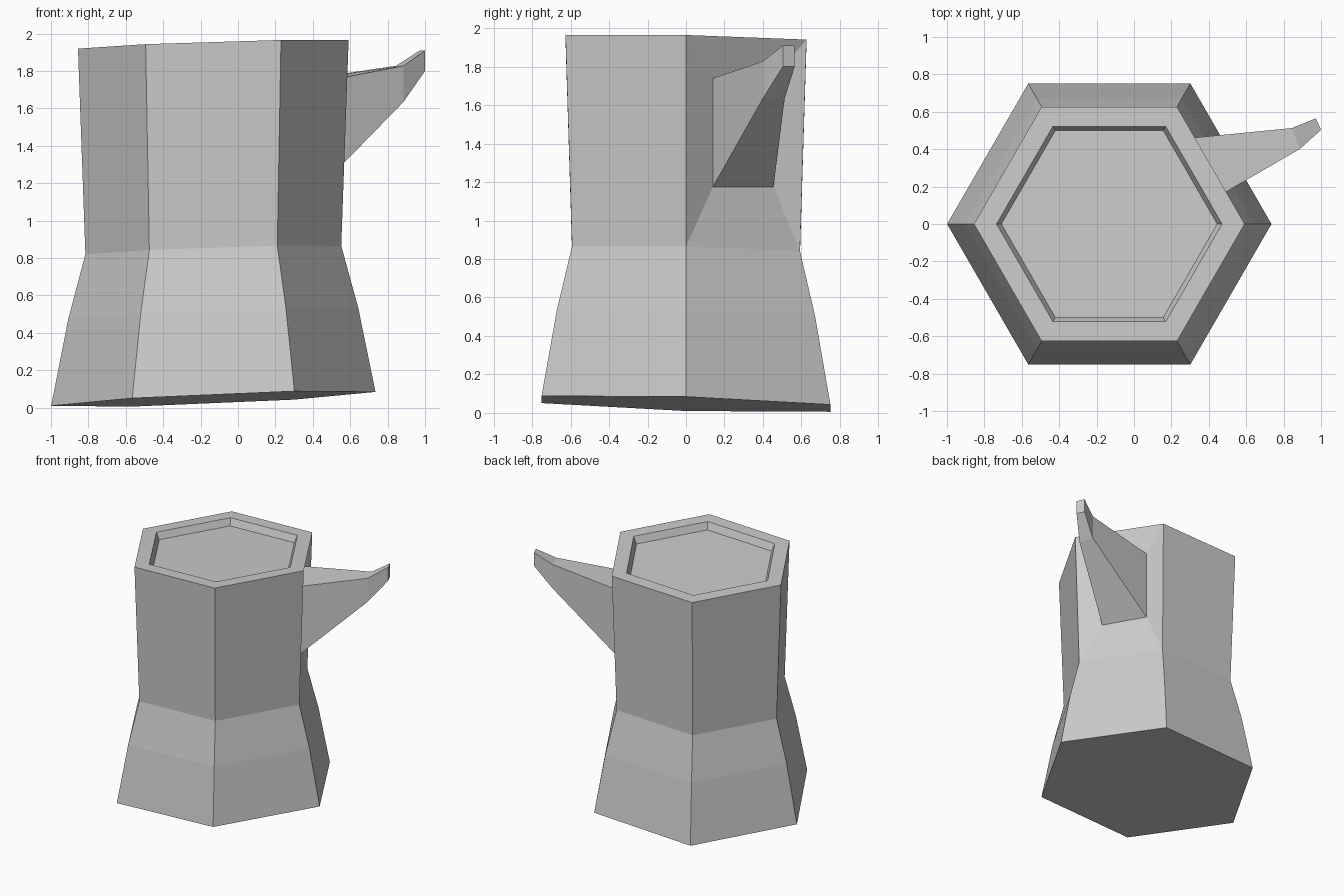
import bpy
import bmesh
from math import cos, sin, pi

cube = bpy.data.objects.get("Cube")
if cube:
    bpy.data.objects.remove(cube)

grey = bpy.data.materials.new("plain grey")
grey.use_nodes = True
colour = (0.6, 0.6, 0.6, 1)
grey.diffuse_color = colour
grey.node_tree.nodes["Principled BSDF"].inputs["Base Color"].default_value = colour

SIDES = 6
CENTRE_X = -0.132
bm = bmesh.new()


def ring(radius, height, tilt_x, tilt_y):
    """Hexagon of vertices on a slightly tilted plane."""
    verts = []
    for i in range(SIDES):
        x, y = radius * cos(i * pi / 3), radius * sin(i * pi / 3)
        verts.append(bm.verts.new((x + CENTRE_X, y, height + tilt_x * x + tilt_y * y)))
    return verts


def bridge(lower, upper):
    """Quads joining two loops of equal length."""
    n = len(lower)
    return [bm.faces.new((lower[i], lower[(i + 1) % n], upper[(i + 1) % n], upper[i]))
            for i in range(n)]


# Pot body: base, flare, waist, rim, recessed lid
profile = [
    (0.867, 0.047, 0.043, -0.030),
    (0.775, 0.505, 0.037, -0.025),
    (0.684, 0.843, 0.033, -0.020),
    (0.7235, 1.942, 0.031, -0.020),
    (0.603, 1.942, 0.031, -0.020),
    (0.577, 1.887, 0.031, -0.020),
]
rings = [ring(*p) for p in profile]
walls = [bridge(a, b) for a, b in zip(rings, rings[1:])]
bm.faces.new(reversed(rings[0]))
bm.faces.new(rings[-1])

# Spout: drawn out of the wall panel facing right and back
panel = walls[2][0]
loop = list(panel.verts)
bm.faces.remove(panel)

# Each section: near x, y, far x, y, bottom z, top z
sections = [
    (0.437, 0.14, 0.258, 0.455, 1.175, 1.74),
    (0.885, 0.40, 0.845, 0.513, 1.635, 1.828),
    (1.0, 0.503, 0.972, 0.565, 1.80, 1.91),
]
for x1, y1, x2, y2, low, high in sections:
    corners = [(x1, y1, low), (x2, y2, low), (x2, y2, high), (x1, y1, high)]
    section = [bm.verts.new(c) for c in corners]
    bridge(loop, section)
    loop = section
bm.faces.new(loop)

bmesh.ops.recalc_face_normals(bm, faces=bm.faces[:])
mesh = bpy.data.meshes.new("pot_with_spout")
bm.to_mesh(mesh)
bm.free()
mesh.materials.append(grey)
pot = bpy.data.objects.new("pot_with_spout", mesh)
bpy.context.collection.objects.link(pot)
